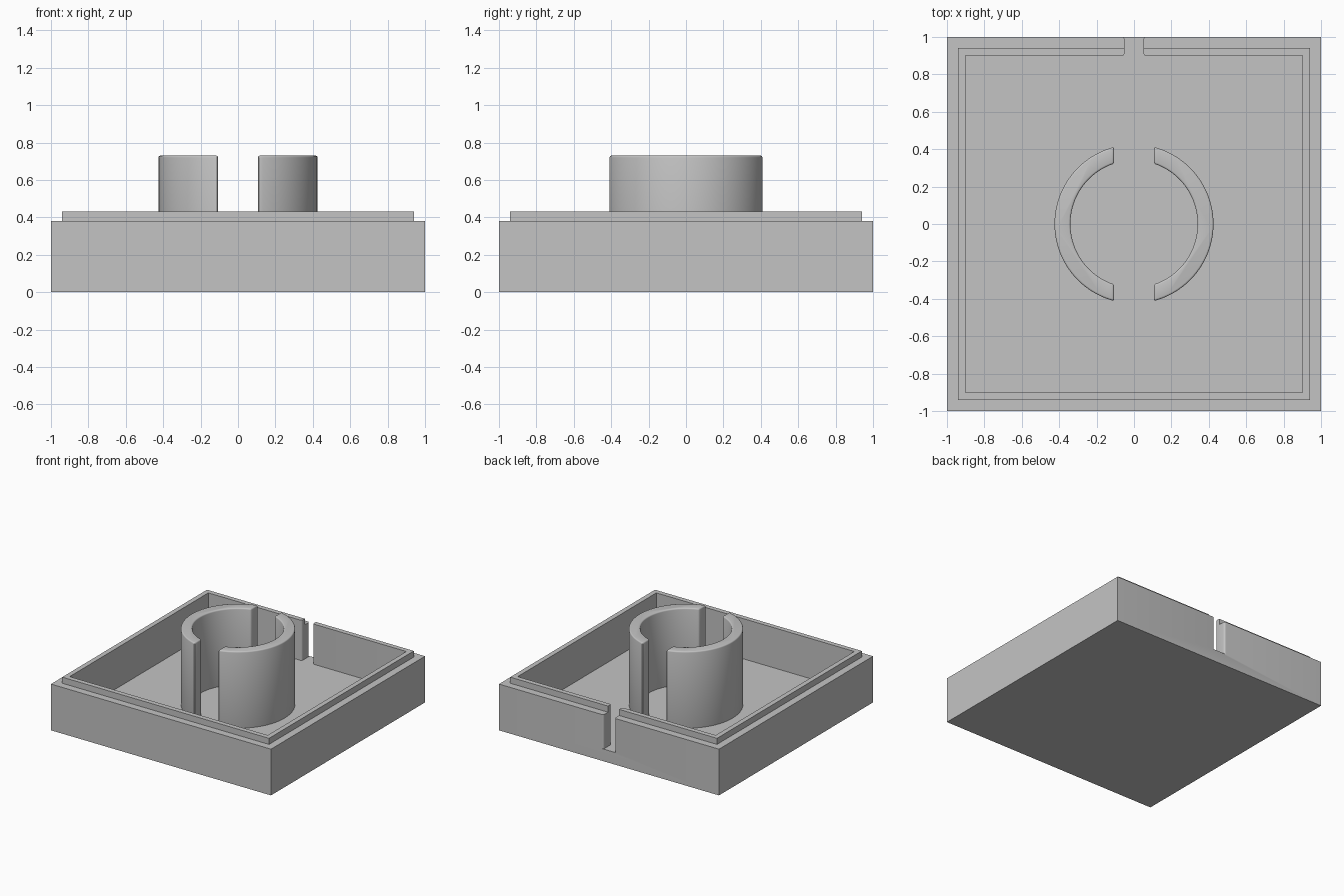
import bpy, bmesh
from math import pi, cos, sin, acos

if "Cube" in bpy.data.objects:
    bpy.data.objects.remove(bpy.data.objects["Cube"])

FLOOR, STEP, LIP, TOP = 0.10, 0.38, 0.43, 0.73
INNER = 0.90      # inside face of the walls
NOTCH = 0.05      # half width of the wall notch
ROUND = 0.015     # rounding of the notch edges

grey = bpy.data.materials.new("plain grey")
grey.use_nodes = True
grey.diffuse_color = (0.55, 0.55, 0.55, 1)
grey.node_tree.nodes["Principled BSDF"].inputs["Base Color"].default_value = grey.diffuse_color


def arc(cx, cy, r, a0, a1, n):
    return [(cx + r * cos(a0 + (a1 - a0) * i / n),
             cy + r * sin(a0 + (a1 - a0) * i / n)) for i in range(n + 1)]


def square(h):
    return [(-h, -h), (h, -h), (h, h), (-h, h)]


def add_object(name, bm):
    bmesh.ops.recalc_face_normals(bm, faces=bm.faces)
    mesh = bpy.data.meshes.new(name)
    bm.to_mesh(mesh)
    bm.free()
    mesh.materials.append(grey)
    obj = bpy.data.objects.new(name, mesh)
    bpy.context.collection.objects.link(obj)
    return obj


def prism(name, outline, z0, z1):
    bm = bmesh.new()
    base = bm.faces.new([bm.verts.new((x, y, z0)) for x, y in outline])
    top = bmesh.ops.extrude_face_region(bm, geom=[base], use_keep_orig=True)["geom"]
    for v in top:
        if isinstance(v, bmesh.types.BMVert):
            v.co.z = z1
    return add_object(name, bm)


def shade(obj):
    bpy.ops.object.select_all(action='DESELECT')
    obj.select_set(True)
    bpy.context.view_layer.objects.active = obj
    bpy.ops.object.shade_smooth_by_angle(angle=0.6)


def bake(obj):
    """Replace the mesh by its modified result."""
    deps = bpy.context.evaluated_depsgraph_get()
    mesh = bpy.data.meshes.new_from_object(obj.evaluated_get(deps))
    obj.modifiers.clear()
    obj.data = mesh


# Tray body: square block stepped in to a narrower lip
bm = bmesh.new()
rings = [[bm.verts.new((x, y, z)) for x, y in square(h)]
         for h, z in ((1, 0), (1, STEP), (0.94, STEP), (0.94, LIP))]
bm.faces.new(rings[0])
bm.faces.new(rings[-1])
for low, high in zip(rings, rings[1:]):
    for i in range(4):
        j = (i + 1) % 4
        bm.faces.new((low[i], low[j], high[j], high[i]))
tray = add_object("tray", bm)

# Cavity with a round-edged notch through the back wall
edge = NOTCH + ROUND
right = [(INNER, -INNER), (INNER, INNER)]
right += arc(edge, INNER + ROUND, ROUND, 1.5 * pi, pi, 5)
right += arc(edge, 1 - ROUND, ROUND, pi, 0.5 * pi, 5)
right += [(edge, 1.1)]
outline = right + [(-x, y) for x, y in reversed(right)]
cutter = prism("cavity_cutter", outline, FLOOR, 0.6)
cutter.hide_render = True
cut = tray.modifiers.new("cavity", 'BOOLEAN')
cut.operation = 'DIFFERENCE'
cut.solver = 'EXACT'
cut.object = cutter
bake(tray)
bpy.data.objects.remove(cutter)
shade(tray)

# Split collar: two arc-shaped walls rising from the floor
R_OUT, R_IN, GAP = 0.425, 0.34, 0.107
a_out, a_in = acos(GAP / R_OUT), acos(GAP / R_IN)
half = arc(0, 0, R_OUT, -a_out, a_out, 40) + arc(0, 0, R_IN, a_in, -a_in, 40)
for side, name in ((1, "left_collar"), (-1, "right_collar")):
    collar = prism(name, [(side * x, y) for x, y in half], FLOOR - 0.04, TOP)
    bev = collar.modifiers.new("soft edges", 'BEVEL')
    bev.width = 0.01
    bev.segments = 3
    bev.limit_method = 'ANGLE'
    bev.angle_limit = 0.6
    bake(collar)
    shade(collar)
